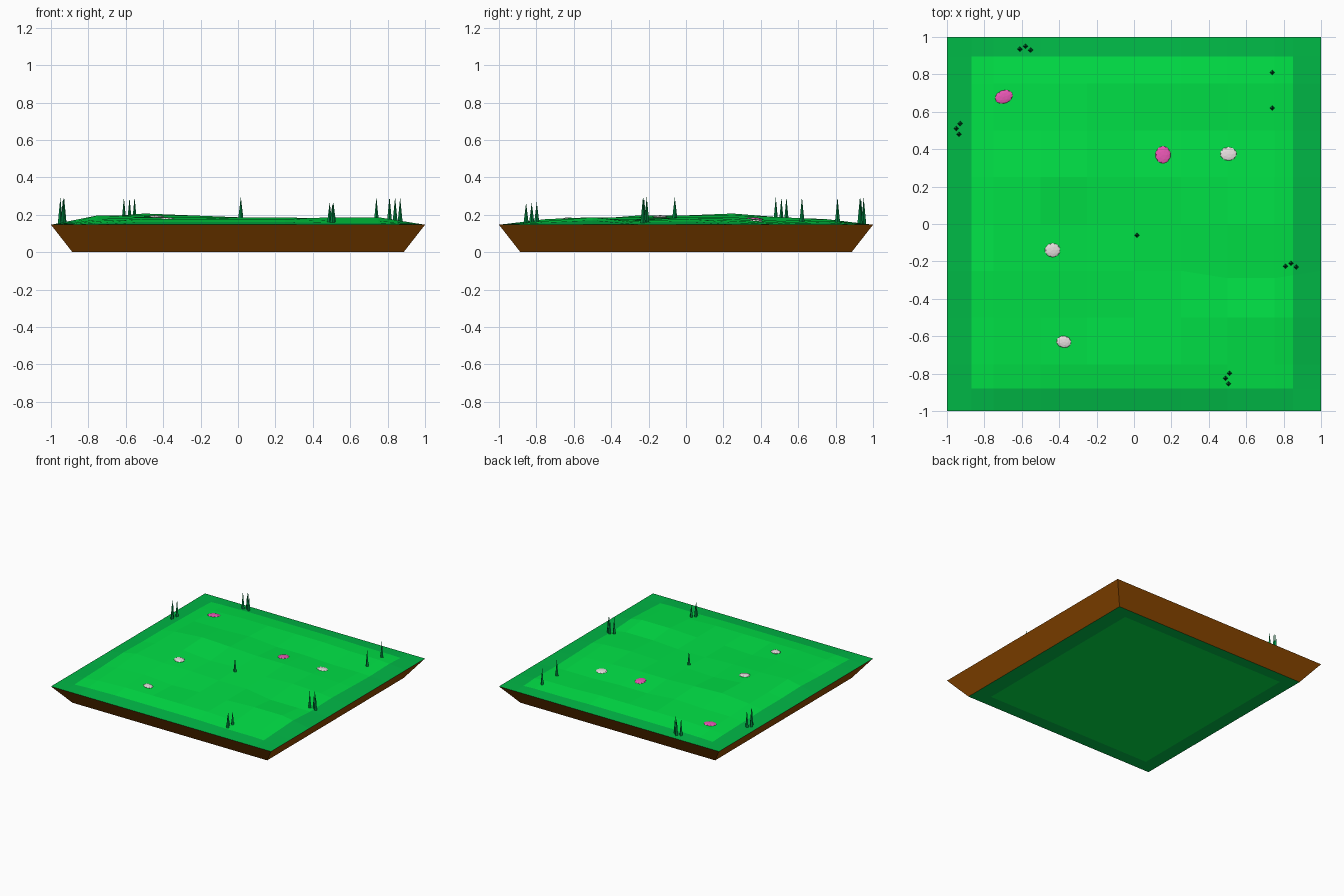
import bpy, bmesh, math
from mathutils import Matrix, Vector

cube = bpy.data.objects.get("Cube")
if cube:
    bpy.data.objects.remove(cube, do_unlink=True)


def material(name, rgb):
    lin = [(c / 255 / 12.92 if c < 11 else ((c / 255 + 0.055) / 1.055) ** 2.4) for c in rgb]
    m = bpy.data.materials.new(name)
    m.use_nodes = True
    m.diffuse_color = (*lin, 1)
    m.node_tree.nodes["Principled BSDF"].inputs["Base Color"].default_value = (*lin, 1)
    return m


grass = material("bright grass", (0, 225, 70))
rim = material("dark grass rim", (0, 184, 70))
soil = material("brown soil", (150, 77, 0))
tree_green = material("tree green", (0, 140, 66))
white = material("white stone", (248, 240, 240))
pink = material("pink stone", (245, 92, 190))


def finish(name, bm, *mats):
    me = bpy.data.meshes.new(name)
    bm.to_mesh(me)
    bm.free()
    for m in mats:
        me.materials.append(m)
    ob = bpy.data.objects.new(name, me)
    bpy.context.collection.objects.link(ob)
    return ob


EDGE, FOOT, STEP = 0.147, 0.885, 0.25
# Inner lawn limits: low x, high x, low y, high y
LAWN = (-0.87, 0.85, -0.88, 0.895)

# Bump heights in centimetre units, back row first
ROWS = ["2333322", "3342211", "4654432", "4534343",
        "5443322", "3423344", "2333322"]


def bump(i, j):
    inside = 0 < i < 8 and 0 < j < 8
    return int(ROWS[7 - j][i - 1]) * 0.01 if inside else 0.0


def ground(x, y):
    u, v = (x + 1) / STEP, (y + 1) / STEP
    i, j = int(u), int(v)
    u, v = u - i, v - j
    low = bump(i, j) * (1 - u) + bump(i + 1, j) * u
    high = bump(i, j + 1) * (1 - u) + bump(i + 1, j + 1) * u
    return EDGE + low * (1 - v) + high * v


def split_lawn(bm, scale):
    """Cut along the lawn outline and give the faces outside it the rim colour."""
    for k, limit in enumerate(LAWN):
        axis = Vector((1, 0, 0)) if k < 2 else Vector((0, 1, 0))
        geom = bm.verts[:] + bm.edges[:] + bm.faces[:]
        bmesh.ops.bisect_plane(bm, geom=geom, plane_co=axis * limit * scale, plane_no=axis)
    for f in bm.faces:
        c = f.calc_center_median() / scale
        inside = LAWN[0] < c.x < LAWN[1] and LAWN[2] < c.y < LAWN[3]
        f.material_index = 0 if inside else 1


# Bumpy grass surface
bm = bmesh.new()
bmesh.ops.create_grid(bm, x_segments=8, y_segments=8, size=1)
for v in bm.verts:
    i, j = round((v.co.x + 1) / STEP), round((v.co.y + 1) / STEP)
    v.co.z = EDGE + bump(i, j)
    if j == 3 and i in (6, 7):
        v.co.y -= 0.04
split_lawn(bm, 1)
finish("grass_surface", bm, grass, rim)

# Sloping soil sides
bm = bmesh.new()
loops = []
for half, z in ((FOOT, 0), (1, EDGE)):
    loops.append([bm.verts.new((sx * half, sy * half, z))
                  for sx, sy in ((-1, -1), (1, -1), (1, 1), (-1, 1))])
low, high = loops
for k in range(4):
    n = (k + 1) % 4
    bm.faces.new((low[k], low[n], high[n], high[k]))
finish("soil_sides", bm, soil)

# Flat underside
bm = bmesh.new()
bmesh.ops.create_grid(bm, x_segments=1, y_segments=1, size=FOOT)
split_lawn(bm, FOOT)
bmesh.ops.reverse_faces(bm, faces=bm.faces[:])
finish("underside", bm, grass, rim)


# Slim four-sided trees
def tree(x, y, height):
    bm = bmesh.new()
    base = ground(x, y) - 0.005
    bmesh.ops.create_cone(
        bm, segments=4, radius1=0.014, radius2=0, depth=height,
        matrix=Matrix.Translation((x, y, base + height / 2)))
    finish("tree", bm, tree_green)


CLUSTER = ((-0.03, -0.005), (0, 0.01), (0.027, -0.01))
for cx, cy, turned, height in ((-0.58, 0.94, False, 0.145), (-0.94, 0.51, True, 0.145),
                               (0.84, -0.22, False, 0.14), (0.5, -0.825, True, 0.11)):
    for dx, dy in CLUSTER:
        if turned:
            dx, dy = -dy, dx
        tree(cx + dx, cy + dy, height)
for x, y in ((0.74, 0.81), (0.74, 0.62), (0.015, -0.06)):
    tree(x, y, 0.3 - ground(x, y))


# Flattened stones that follow the slope of the grass
def stone(name, x, y, rx, ry, turn, mat):
    bm = bmesh.new()
    bmesh.ops.create_icosphere(
        bm, subdivisions=2, radius=1,
        matrix=Matrix.Translation((x, y, 0))
        @ Matrix.Rotation(math.radians(turn), 4, "Z")
        @ Matrix.Diagonal((rx, ry, 0.009, 1)))
    for v in bm.verts:
        v.co.z += ground(v.co.x, v.co.y)
    finish(name, bm, mat)


stone("pink_stone_back", -0.695, 0.68, 0.05, 0.036, 20, pink)
stone("pink_stone_middle", 0.155, 0.37, 0.041, 0.047, 0, pink)
stone("white_stone_right", 0.505, 0.375, 0.045, 0.037, 0, white)
stone("white_stone_left", -0.435, -0.14, 0.042, 0.038, 0, white)
stone("white_stone_front", -0.375, -0.63, 0.04, 0.032, -10, white)
